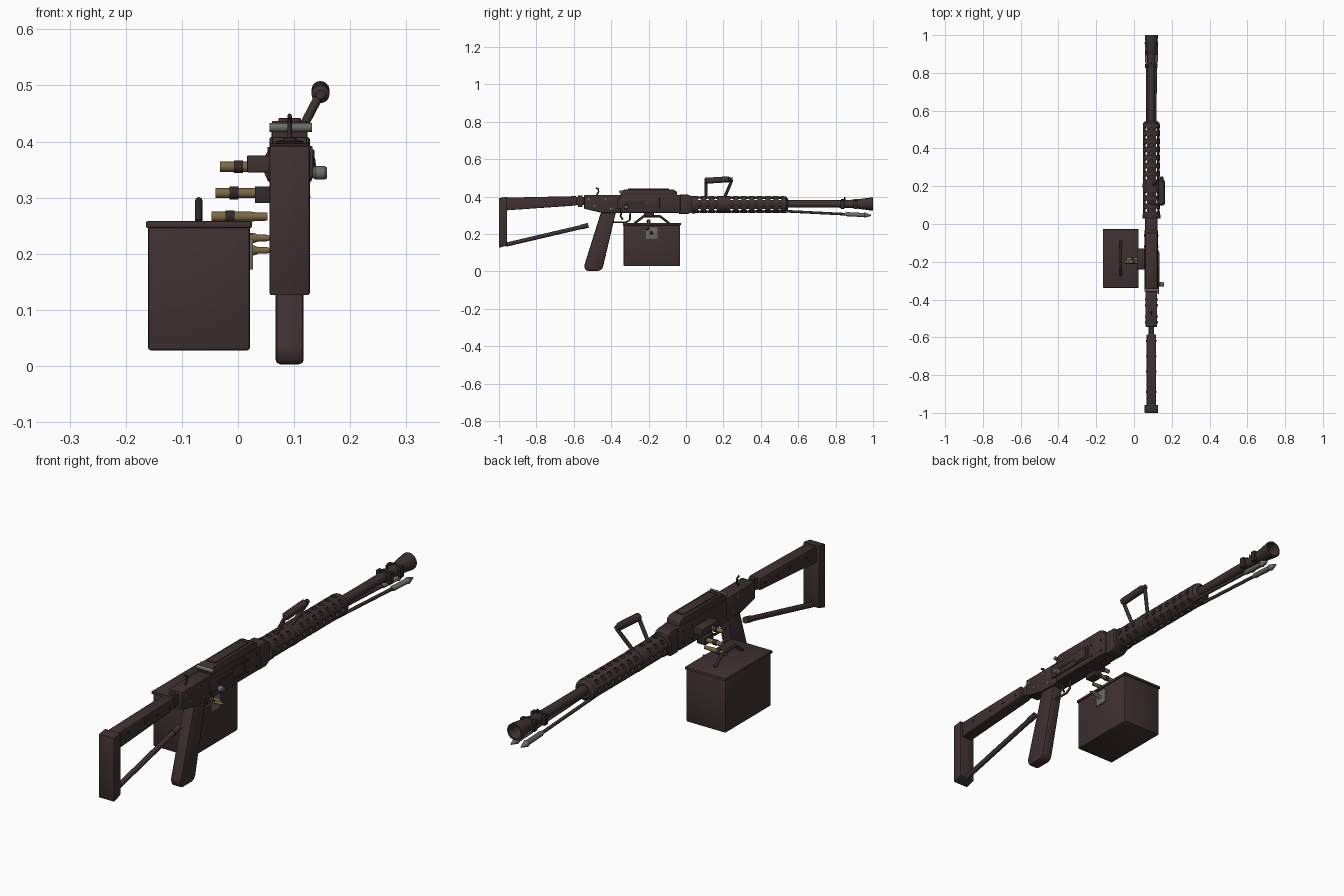
import bpy, bmesh, math
from mathutils import Vector

if "Cube" in bpy.data.objects:
    bpy.data.objects.remove(bpy.data.objects["Cube"], do_unlink=True)

CX = 0.092   # centre line of the gun
BZ = 0.357   # bore height


def material(name, col):
    m = bpy.data.materials.new(name)
    m.use_nodes = True
    m.diffuse_color = (*col, 1)
    bsdf = m.node_tree.nodes["Principled BSDF"]
    bsdf.inputs["Base Color"].default_value = (*col, 1)
    bsdf.inputs["Roughness"].default_value = 0.6
    return m


BROWN = material("dark brown steel", (0.05, 0.03, 0.03))
BLACK = material("blackened steel", (0.03, 0.022, 0.022))
GREY = material("bare grey steel", (0.15, 0.15, 0.14))
BRASS = material("brass", (0.2, 0.14, 0.06))


def finish(name, bm, mat, bevel=0.0):
    bmesh.ops.recalc_face_normals(bm, faces=bm.faces[:])
    if bevel:
        sharp = [e for e in bm.edges if len(e.link_faces) == 2 and e.calc_face_angle() > 0.5]
        bmesh.ops.bevel(bm, geom=sharp, offset=bevel, segments=2, profile=0.5, affect='EDGES')
    me = bpy.data.meshes.new(name)
    bm.to_mesh(me)
    bm.free()
    me.materials.append(mat)
    ob = bpy.data.objects.new(name, me)
    bpy.context.collection.objects.link(ob)
    smooth(ob)
    return ob


def smooth(ob):
    bpy.ops.object.select_all(action='DESELECT')
    ob.select_set(True)
    bpy.context.view_layer.objects.active = ob
    bpy.ops.object.shade_smooth_by_angle(angle=math.radians(35))


def prism(name, profile, half, mat=BROWN, bevel=0.004, cx=CX):
    """Side profile of (y, z) points, extruded across x."""
    bm = bmesh.new()
    face = bm.faces.new([bm.verts.new((cx - half, y, z)) for y, z in profile])
    new = bmesh.ops.extrude_face_region(bm, geom=[face])["geom"]
    bmesh.ops.translate(bm, vec=(2 * half, 0, 0),
                        verts=[v for v in new if isinstance(v, bmesh.types.BMVert)])
    return finish(name, bm, mat, bevel)


def box(name, x, y, z, mat=BROWN, bevel=0.002):
    prof = [(y[0], z[0]), (y[1], z[0]), (y[1], z[1]), (y[0], z[1])]
    return prism(name, prof, (x[1] - x[0]) / 2, mat, bevel, (x[0] + x[1]) / 2)


def turned(name, start, axis, rings, mat=BROWN, seg=20, closed=False):
    """Round part: (distance, radius) rings along an axis."""
    bm = bmesh.new()
    rot = Vector((0, 0, 1)).rotation_difference(Vector(axis).normalized())
    loops = []
    for d, r in rings:
        loops.append([bm.verts.new(Vector(start) + rot @ Vector(
            (r * math.cos(2 * math.pi * i / seg), r * math.sin(2 * math.pi * i / seg), d)))
            for i in range(seg)])
    pairs = list(zip(loops, loops[1:])) + ([(loops[-1], loops[0])] if closed else [])
    for a, b in pairs:
        for i in range(seg):
            j = (i + 1) % seg
            bm.faces.new((a[i], a[j], b[j], b[i]))
    if not closed:
        bm.faces.new(loops[0])
        bm.faces.new(loops[-1])
    return finish(name, bm, mat)


def rod(name, a, b, r, mat=BROWN, seg=12):
    d = Vector(b) - Vector(a)
    return turned(name, a, d, [(0, r), (d.length, r)], mat, seg)


def wire(name, pts, r, mat=BROWN):
    cu = bpy.data.curves.new(name, 'CURVE')
    cu.dimensions, cu.bevel_depth, cu.bevel_resolution = '3D', r, 2
    cu.use_fill_caps = True
    sp = cu.splines.new('POLY')
    sp.points.add(len(pts) - 1)
    for p, co in zip(sp.points, pts):
        p.co = (*co, 1)
    cu.materials.append(mat)
    ob = bpy.data.objects.new(name, cu)
    bpy.context.collection.objects.link(ob)
    return ob


# Skeleton stock
prism("butt_plate", [(-1, 0.125), (-0.957, 0.138), (-0.957, 0.398), (-1, 0.392)], 0.036)
prism("stock_beam", [(-0.96, 0.326), (-0.585, 0.352), (-0.585, 0.402), (-0.96, 0.394)], 0.025)
rod("stock_strut", (CX, -0.965, 0.142), (CX, -0.525, 0.245), 0.011)
rod("strut_end", (CX, -0.56, 0.237), (CX, -0.522, 0.246), 0.013)
box("stock_hinge", (CX - 0.014, CX + 0.014), (-0.6, -0.53), (0.355, 0.398))
rod("stock_hinge_pin", (CX, -0.565, 0.345), (CX, -0.565, 0.406), 0.012)
for y in (-0.89, -0.78, -0.7, -0.62):
    rod("stock_rivet", (CX - 0.028, y, 0.372), (CX + 0.028, y, 0.372), 0.005, BLACK)

# Receiver
prism("receiver_rear", [(-0.545, 0.335), (-0.45, 0.312), (-0.34, 0.312), (-0.34, 0.408), (-0.545, 0.408)], 0.031)
prism("receiver_body", [(-0.35, 0.312), (-0.04, 0.312), (-0.03, 0.32), (-0.03, 0.408), (-0.35, 0.408)], 0.036)
prism("receiver_nose", [(-0.04, 0.306), (0.01, 0.306), (0.04, 0.322), (0.04, 0.392), (0.015, 0.41), (-0.04, 0.41)], 0.033, bevel=0.008)
prism("top_cover", [(-0.35, 0.4), (-0.045, 0.4), (-0.05, 0.428), (-0.07, 0.437), (-0.33, 0.437), (-0.35, 0.428)], 0.032)
box("cover_rib", (CX - 0.02, CX + 0.02), (-0.31, -0.09), (0.43, 0.442))
box("side_cover", (0.125, 0.133), (-0.37, -0.14), (0.336, 0.392))
box("bolt_slot", (0.13, 0.135), (-0.33, -0.17), (0.358, 0.374), BLACK, 0.001)
box("ejection_port", (0.13, 0.136), (-0.22, -0.15), (0.343, 0.386), BROWN, 0.002)
rod("cover_latch_pin", (0.056, -0.35, 0.425), (0.132, -0.35, 0.425), 0.008, GREY)
rod("charging_stem", (0.12, -0.32, 0.344), (0.14, -0.32, 0.344), 0.007, GREY)
turned("charging_knob", (0.134, -0.32, 0.344), (1, 0, 0), [(0, 0.009), (0.004, 0.012), (0.021, 0.012), (0.025, 0.009)], GREY)
for y, z in ((-0.52, 0.385), (-0.49, 0.35), (-0.43, 0.385), (-0.4, 0.335)):
    rod("receiver_rivet", (CX - 0.034, y, z), (CX + 0.034, y, z), 0.006, GREY)
for y in (-0.12, -0.06):
    for z in (0.335, 0.385):
        rod("body_rivet", (CX - 0.039, y, z), (CX + 0.039, y, z), 0.005, BLACK)
wire("rear_sight", [(CX, -0.48, 0.405), (CX, -0.467, 0.425), (CX, -0.47, 0.442), (CX, -0.482, 0.446)], 0.004, BLACK)

# Grip and trigger
prism("pistol_grip", [(-0.535, 0.003), (-0.46, 0.003), (-0.445, 0.018), (-0.375, 0.315), (-0.455, 0.315), (-0.545, 0.028)], 0.025, bevel=0.008)
wire("trigger_guard", [(CX, -0.4, 0.262), (CX, -0.32, 0.262), (CX, -0.3, 0.275), (CX, -0.298, 0.315)], 0.005)
wire("trigger", [(CX, -0.345, 0.315), (CX, -0.35, 0.295), (CX, -0.338, 0.276)], 0.005, BLACK)

# Barrel, flash hider and perforated jacket
rod("barrel", (CX, 0, BZ + 0.003), (CX, 0.86, BZ + 0.003), 0.02, seg=24)
turned("flash_hider", (CX, 0.82, BZ + 0.003), (0, 1, 0),
       [(0, 0.021), (0.08, 0.023), (0.14, 0.031), (0.17, 0.035), (0.18, 0.035), (0.18, 0.028), (0.1, 0.013)], seg=24)
jacket = turned("barrel_jacket", (CX, 0.035, BZ), (0, 1, 0),
                [(0, 0.045), (0.49, 0.045), (0.5, 0.041), (0.5, 0.034), (0, 0.036)], seg=48, closed=True)
bm = bmesh.new()
for col in range(11):
    for k in range(8):
        a = k * math.pi / 4
        d = Vector((math.cos(a), 0, math.sin(a)))
        mat = Vector((0, 0, 1)).rotation_difference(d).to_matrix().to_4x4()
        mat.translation = Vector((CX, 0.072 + col * 0.043, BZ)) + d * 0.042
        bmesh.ops.create_cone(bm, cap_ends=True, segments=12, radius1=0.0105, radius2=0.0105, depth=0.026, matrix=mat)
cutter = finish("jacket_hole_cutter", bm, BLACK)
cutter.hide_render = True
mod = jacket.modifiers.new("holes", 'BOOLEAN')
mod.operation, mod.solver, mod.object = 'DIFFERENCE', 'EXACT', cutter
bpy.context.view_layer.objects.active = jacket
bpy.ops.object.modifier_apply(modifier=mod.name)
bpy.data.objects.remove(cutter, do_unlink=True)
smooth(jacket)
turned("jacket_front_ring", (CX, 0.515, BZ), (0, 1, 0), [(0, 0.044), (0.02, 0.044), (0.03, 0.03)], seg=24)
turned("jacket_rear_ring", (CX, 0.03, BZ), (0, 1, 0), [(0, 0.047), (0.02, 0.047)], seg=32)

# Front sight clamps
for y in (0.83, 0.9):
    turned("sight_clamp", (CX, y, BZ + 0.003), (0, 1, 0), [(0, 0.027), (0.014, 0.027)], BLACK)
    for s in (-1, 1):
        box("clamp_lug", (CX + s * 0.026 - 0.007, CX + s * 0.026 + 0.007), (y - 0.004, y + 0.018), (0.335, 0.38), BLACK)
rod("front_sight_post", (CX, 0.85, 0.37), (CX, 0.85, 0.398), 0.004, BLACK)

# Folded bipod
for s in (-1, 1):
    x = CX + s * 0.02
    rod("bipod_leg", (x, 0.5, 0.323), (x + s * 0.003, 0.9, 0.303), 0.007)
    turned("bipod_foot", (x + s * 0.003, 0.85, 0.306), (0, 1, -0.05),
           [(0, 0.008), (0.01, 0.011), (0.1, 0.011), (0.105, 0.014), (0.14, 0.003)], GREY)

# Carry handle leaning to the left
for y0, y1 in ((0.108, 0.106), (0.205, 0.245)):
    rod("handle_arm", (0.098, y0, 0.392), (0.147, y1, 0.486), 0.008)
turned("handle_grip", (0.147, 0.098, 0.484), (0, 1, 0.06),
       [(0, 0.008), (0.008, 0.016), (0.13, 0.016), (0.138, 0.01), (0.152, 0.01)])
turned("handle_collar", (CX, 0.19, BZ), (0, 1, 0), [(0, 0.046), (0.025, 0.046)], seg=32)

# Ammunition box
box("ammo_box", (-0.16, 0.021), (-0.333, -0.032), (0.028, 0.25), bevel=0.004)
box("ammo_box_lid", (-0.164, 0.025), (-0.338, -0.027), (0.246, 0.258), bevel=0.003)
wire("box_handle", [(-0.07, -0.275, 0.257), (-0.07, -0.225, 0.295), (-0.07, -0.14, 0.295), (-0.07, -0.09, 0.257)], 0.0065, BLACK)
box("box_latch_plate", (0.02, 0.027), (-0.213, -0.153), (0.172, 0.235), GREY, 0.001)
box("feed_tray", (0.016, 0.06), (-0.24, -0.13), (0.345, 0.375))
box("box_bracket", (0.03, 0.07), (-0.225, -0.17), (0.29, 0.32), BLACK)

# Cartridge belt
belt = [(-0.032, -0.2, 0.355), (-0.04, -0.185, 0.308), (-0.047, -0.2, 0.266),
        (-0.03, -0.205, 0.228), (-0.03, -0.185, 0.206)]
for x, y, z in belt:
    turned("cartridge", (x, y, z), (1, 0, 0),
           [(0, 0.009), (0.058, 0.009), (0.066, 0.006), (0.08, 0.006), (0.096, 0.002)] if z < 0.24 else
           [(0, 0.009), (0.07, 0.009), (0.076, 0.008), (0.1, 0.007)], BRASS, 14)
    if z > 0.24:
        rod("belt_link", (x + 0.025, y, z), (x + 0.041, y, z), 0.0115, BLACK, 14)
